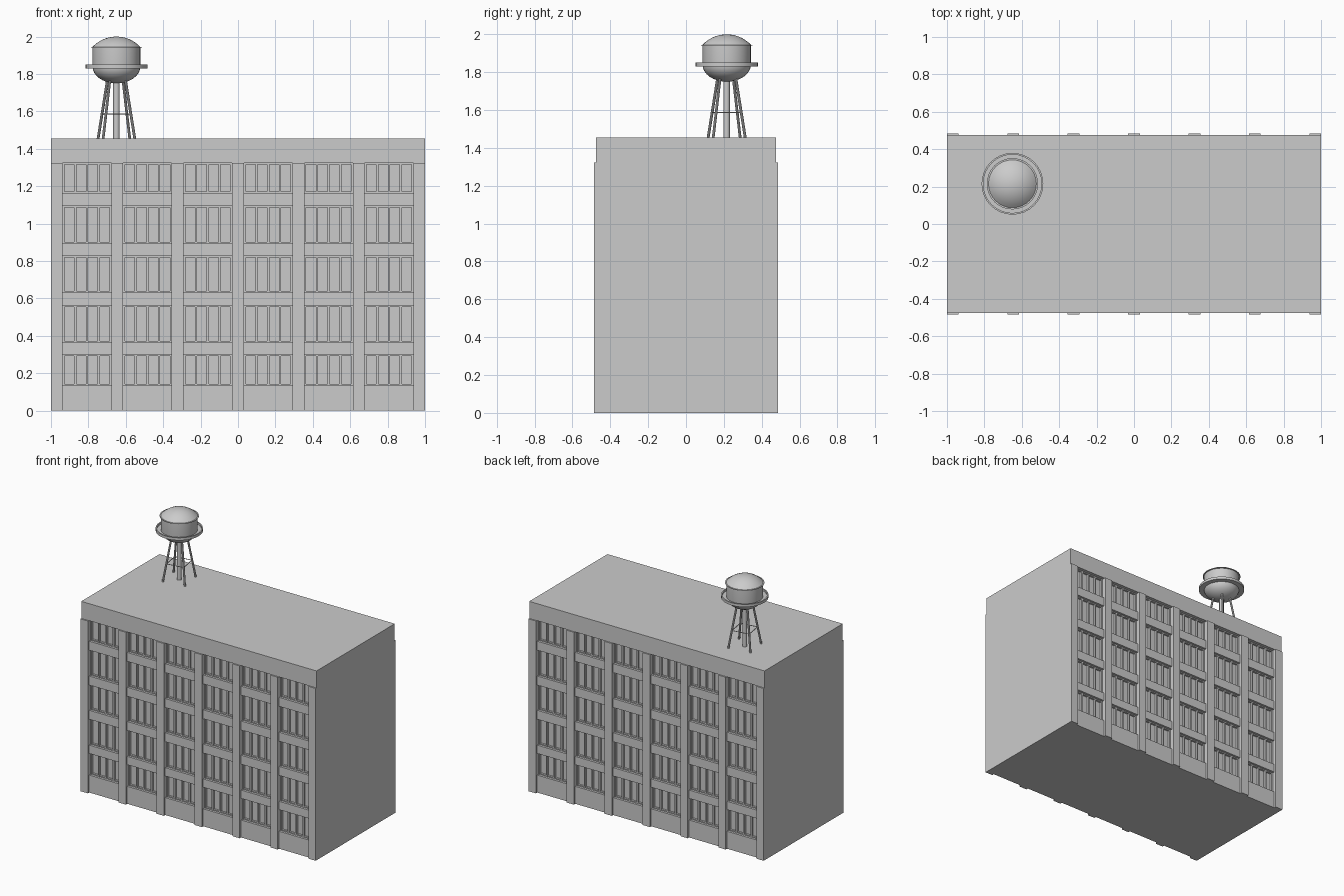
import bpy, bmesh, math
from mathutils import Vector, Matrix

if "Cube" in bpy.data.objects:
    bpy.data.objects.remove(bpy.data.objects["Cube"])


def finish(name, bm, smooth=False):
    bmesh.ops.recalc_face_normals(bm, faces=bm.faces)
    me = bpy.data.meshes.new(name)
    bm.to_mesh(me)
    bm.free()
    ob = bpy.data.objects.new(name, me)
    bpy.context.collection.objects.link(ob)
    if smooth:
        bpy.ops.object.select_all(action='DESELECT')
        ob.select_set(True)
        bpy.context.view_layer.objects.active = ob
        bpy.ops.object.shade_smooth_by_angle(angle=math.radians(35))
    return ob


def boxes(name, items):
    """One object made of boxes (x0, x1, y0, y1, z0, z1)."""
    bm = bmesh.new()
    for x0, x1, y0, y1, z0, z1 in items:
        m = Matrix.Translation(((x0 + x1) / 2, (y0 + y1) / 2, (z0 + z1) / 2))
        m = m @ Matrix.Diagonal((x1 - x0, y1 - y0, z1 - z0, 1))
        bmesh.ops.create_cube(bm, size=1, matrix=m)
    return finish(name, bm)


def both_sides(items):
    """Repeat front boxes on the back."""
    return items + [(a, b, -d, -c, e, f) for a, b, c, d, e, f in items]


def lathe(name, profile, closed=False, n=32):
    """Spin (radius, z) points about the tower axis."""
    bm = bmesh.new()
    pts = profile + profile[:1] if closed else profile
    vs = [bm.verts.new((r, 0, z)) for r, z in pts]
    es = [bm.edges.new(p) for p in zip(vs, vs[1:])]
    bmesh.ops.spin(bm, geom=vs + es, cent=(0, 0, 0), axis=(0, 0, 1),
                   angle=2 * math.pi, steps=n, use_duplicate=False)
    bmesh.ops.remove_doubles(bm, verts=bm.verts, dist=1e-5)
    ob = finish(name, bm, True)
    ob.location = (TX, TY, 0)
    return ob


def rods(name, segments, radius, n=10):
    bm = bmesh.new()
    for a, b in segments:
        a, b = Vector(a), Vector(b)
        m = Matrix.Translation((a + b) / 2) @ (b - a).to_track_quat('Z', 'Y').to_matrix().to_4x4()
        bmesh.ops.create_cone(bm, cap_ends=True, segments=n, radius1=radius,
                              radius2=radius, depth=(b - a).length, matrix=m)
    ob = finish(name, bm, True)
    ob.location = (TX, TY, 0)
    return ob


# Building layout
ROOF, EAVE, GLASS, BAND = 1.455, 1.324, 0.435, 0.468
PW = 0.063
STEP = (2 - PW) / 6
ROWS = [(0.134, 0.300), (0.364, 0.563), (0.632, 0.826), (0.895, 1.094), (1.163, EAVE)]

# Main block and top storey parapet
boxes("building_core", [(-1, 1, -GLASS, GLASS, 0, EAVE)])
boxes("parapet_block", [(-1, 1, -0.475, 0.475, EAVE, ROOF)])

# Pilasters
boxes("pilasters", both_sides([(-1 + i * STEP, -1 + i * STEP + PW, -0.485, -GLASS, 0, EAVE)
                               for i in range(7)]))

# Wall bands between window rows, and window frames with mullions
bands, frames = [], []
edges = [0] + [z for row in ROWS for z in row]
for i in range(6):
    x0 = -1 + i * STEP + PW
    x1 = -1 + (i + 1) * STEP
    for k in range(0, 10, 2):
        bands.append((x0, x1, -BAND, -GLASS, edges[k], edges[k + 1]))
    for z0, z1 in ROWS:
        pitch = (x1 - x0 - 0.010) / 4
        for j in range(5):
            xm = x0 + 0.005 + j * pitch
            w = 0.005 if j in (0, 4) else 0.006
            frames.append((xm - w, xm + w, -0.452, -GLASS, z0, z1))
        for z in (z0, z1 - 0.008):
            frames.append((x0, x1, -0.450, -GLASS, z, z + 0.008))
boxes("wall_bands", both_sides(bands))
boxes("window_frames", both_sides(frames))

# Water tower
TX, TY = -0.65, 0.215
R = 0.128
bowl = [(R * math.sin(t), 1.84 - 0.09 * math.cos(t)) for t in [i * math.pi / 16 for i in range(9)]]
lathe("tank_body", bowl + [(R, 1.943), (0, 1.943)])
a = math.radians(46)
cap_r = R / math.sin(a)
dome = [(cap_r * math.sin(a * i / 7), 1.945 + 0.055 * (math.cos(a * i / 7) - math.cos(a)) / (1 - math.cos(a)))
        for i in range(7, -1, -1)]
lathe("tank_roof", [(0, 1.941), (0.137, 1.941), (0.137, 1.945)] + dome)
# Catwalk with a raised outer lip
lathe("catwalk", [(0.124, 1.830), (0.165, 1.830), (0.165, 1.850), (0.156, 1.850),
                  (0.156, 1.836), (0.124, 1.836)], closed=True)


def leg_point(k, z):
    t = (z - ROOF) / 0.31
    r = 0.121 + (0.060 - 0.121) * t
    ang = math.radians(54 + 90 * k)
    return (r * math.cos(ang), r * math.sin(ang), z)


rods("tower_legs", [(leg_point(k, ROOF - 0.003), leg_point(k, 1.78)) for k in range(4)], 0.0075)
rods("leg_braces", [(leg_point(k, 1.587), leg_point(k + 1, 1.587)) for k in range(4)], 0.003, 6)
rods("riser_pipe", [((0, 0, ROOF - 0.003), (0, 0, 1.77))], 0.017, 16)
